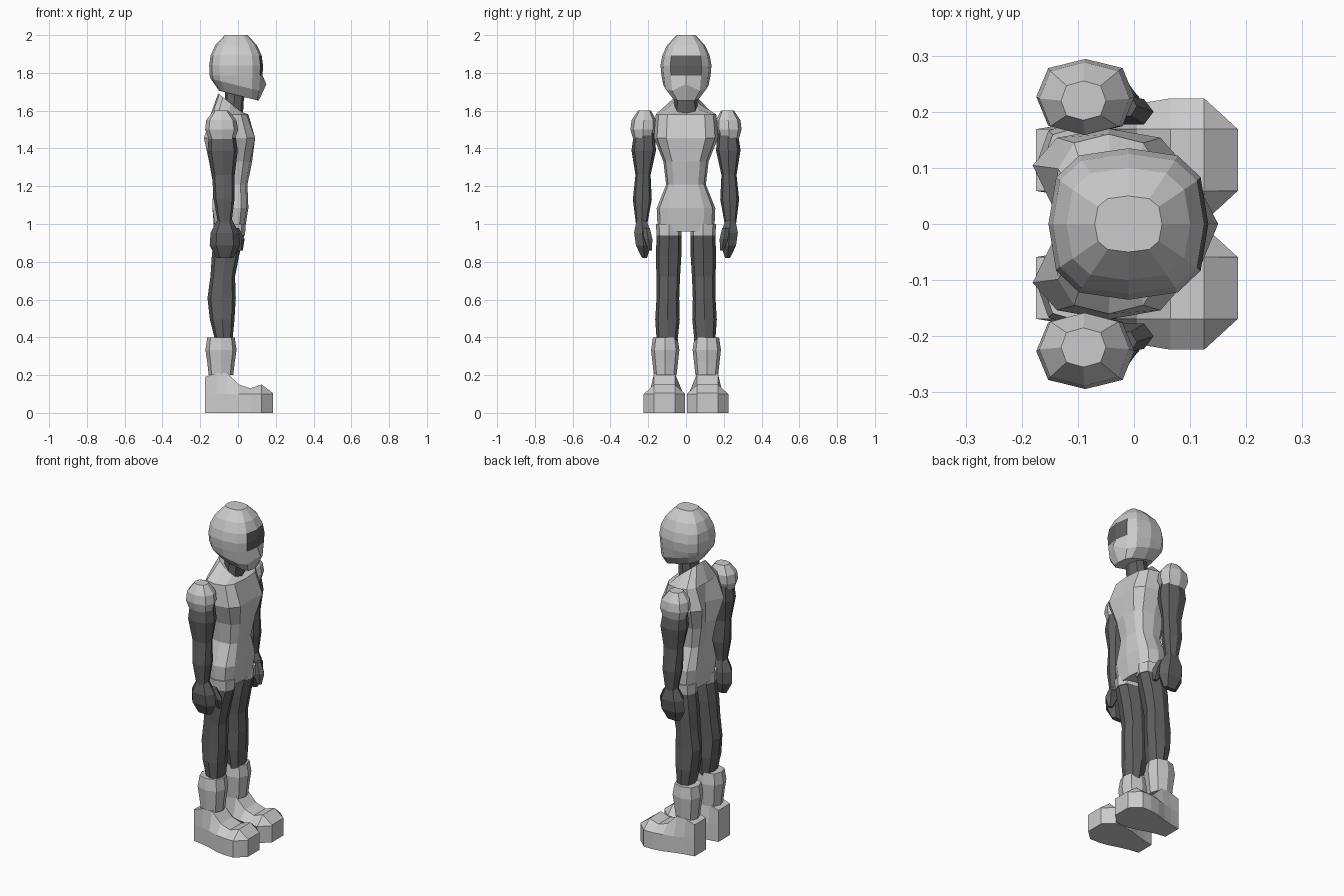
import bpy, bmesh
from math import sin, cos, pi, copysign
from mathutils import Vector

cube = bpy.data.objects.get("Cube")
if cube:
    bpy.data.objects.remove(cube)


def material(name, value):
    mat = bpy.data.materials.new(name)
    mat.use_nodes = True
    colour = (value, value, value, 1)
    mat.diffuse_color = colour
    mat.node_tree.nodes["Principled BSDF"].inputs["Base Color"].default_value = colour
    return mat


LIGHT = material("light grey armour", 0.6)
DARK = material("dark grey suit", 0.12)


def skin(name, loops, mat, mirror):
    """Bridge successive loops of points, cap the ends, and mirror if paired."""
    bm = bmesh.new()
    rows = [[bm.verts.new(p) for p in loop] for loop in loops]
    for upper, lower in zip(rows, rows[1:]):
        for i in range(len(upper)):
            bm.faces.new((upper[i - 1], upper[i], lower[i], lower[i - 1]))
    bm.faces.new(rows[0])
    bm.faces.new(rows[-1])
    bmesh.ops.recalc_face_normals(bm, faces=bm.faces)
    mesh = bpy.data.meshes.new(name)
    bm.to_mesh(mesh)
    bm.free()
    mesh.materials.append(mat)
    obj = bpy.data.objects.new(name, mesh)
    bpy.context.collection.objects.link(obj)
    if mirror:
        modifier = obj.modifiers.new("mirror", "MIRROR")
        modifier.use_axis = (False, True, False)
        modifier.use_mirror_merge = False
    return mesh


def ring(centre, width, depth, sides, power):
    """Horizontal boxy oval; power below one squares the corners."""
    points = []
    for i in range(sides):
        angle = 2 * pi * i / sides
        u, v = (copysign(abs(k) ** power, k) for k in (cos(angle), sin(angle)))
        points.append(centre + Vector((u * depth / 2, v * width / 2, 0)))
    return points


def spindle(name, mat, start, end, widths, depths, bow=0, sides=8, power=0.8, mirror=True):
    """Body of evenly spaced rings from start to end, bowed backwards if asked."""
    start, end = Vector(start), Vector(end)
    loops = []
    for i, (width, depth) in enumerate(zip(widths, depths)):
        t = i / (len(widths) - 1)
        centre = start.lerp(end, t)
        centre.x -= bow * sin(pi * t)
        loops.append(ring(centre, width, depth, sides, power))
    return skin(name, loops, mat, mirror)


def core(name, mat, start, end, widths, depths):
    """Finer single body on the centre line."""
    return spindle(name, mat, start, end, widths, depths, sides=12, power=0.7, mirror=False)


def on_centre_line(point):
    return abs(point.y) < 0.001


# Helmet: jaw sweeps down to the front and the mask comes to a point
helmet = core("helmet", LIGHT, (-0.01, 0, 2), (-0.01, 0, 1.68),
              (0.1, 0.2, 0.25, 0.27, 0.26, 0.24, 0.15),
              (0.12, 0.22, 0.27, 0.285, 0.28, 0.27, 0.18))
for vert in helmet.vertices:
    p = vert.co
    if p.z < 1.75:
        if p.z < 1.7 and p.x > 0:
            p.x += 0.03
        p.z -= p.x / 4
        if on_centre_line(p) and p.x > 0.12:
            p.x, p.z = 0.15, 1.74

# Visor: the forward faces between brow and mask
helmet.materials.append(DARK)
for face in helmet.polygons:
    if face.normal.x > 0.8 and 1.78 < face.center.z < 1.9:
        face.material_index = 1

# Neck, and the collar rising behind it
spindle("neck", DARK, (-0.01, 0, 1.75), (-0.03, 0, 1.55),
        (0.11, 0.12, 0.13), (0.12, 0.1, 0.11), mirror=False)
collar = core("collar", LIGHT, (-0.04, 0, 1.64), (-0.045, 0, 1.58), (0.13, 0.32), (0.13, 0.2))
for vert in collar.vertices:
    if vert.co.z > 1.6:
        vert.co.z -= (vert.co.x + 0.04) * 0.8

# Torso: the centre line sinks between the chest halves and shoulder blades
torso = core("torso", LIGHT, (-0.045, 0, 1.58), (-0.045, 0, 0.96),
             (0.32, 0.34, 0.24, 0.21, 0.31, 0.3),
             (0.2, 0.3, 0.24, 0.19, 0.2, 0.16))
for vert in torso.vertices:
    if on_centre_line(vert.co):
        vert.co.x = max(-0.13, min(0.08, vert.co.x))

# Hips: a light cuff above each leg
spindle("hip_cuffs", LIGHT, (-0.045, 0.09, 1), (-0.045, 0.09, 0.94),
        (0.14, 0.13), (0.17, 0.165))

# Shoulder pads
spindle("shoulder_pads", LIGHT, (-0.09, 0.22, 1.6), (-0.085, 0.23, 1.45),
        (0.07, 0.13, 0.135, 0.1), (0.08, 0.16, 0.175, 0.14))

# Arms, hands and thumbs
spindle("arms", DARK, (-0.085, 0.22, 1.52), (-0.07, 0.235, 1),
        (0.1, 0.13, 0.08, 0.1, 0.06), (0.13, 0.16, 0.12, 0.11, 0.07))
spindle("hands", DARK, (-0.07, 0.235, 1.02), (-0.07, 0.22, 0.82),
        (0.06, 0.1, 0.09, 0.03), (0.08, 0.15, 0.16, 0.09), sides=6)
spindle("thumbs", DARK, (-0.02, 0.21, 0.98), (0.01, 0.19, 0.86),
        (0.04, 0.05, 0.02), (0.05, 0.08, 0.03), sides=6)

# Legs, with the knees set back
spindle("legs", DARK, (-0.045, 0.09, 0.95), (-0.075, 0.1, 0.38),
        (0.13, 0.135, 0.125, 0.12, 0.13, 0.11),
        (0.16, 0.145, 0.13, 0.15, 0.13, 0.09), bow=0.025)

# Boot shafts
spindle("boot_shafts", LIGHT, (-0.09, 0.11, 0.4), (-0.09, 0.11, 0.2),
        (0.13, 0.15, 0.135, 0.12), (0.145, 0.165, 0.145, 0.13))


def foot_section(x, width, top):
    """Upright sole edge with a narrower flat upper."""
    half, upper, side, y = width / 2, min(width, 0.11) / 2, 0.1, 0.114
    return [(x, y - half, 0), (x, y + half, 0), (x, y + half, side),
            (x, y + upper, top), (x, y - upper, top), (x, y - half, side)]


# Feet, from heel to toe
widths = (0.11, 0.13, 0.16, 0.2, 0.22, 0.22, 0.11)
tops = (0.19, 0.21, 0.21, 0.15, 0.13, 0.15, 0.105)
skin("feet", [foot_section(i * 0.06 - 0.175, width, top)
              for i, (width, top) in enumerate(zip(widths, tops))], LIGHT, True)
